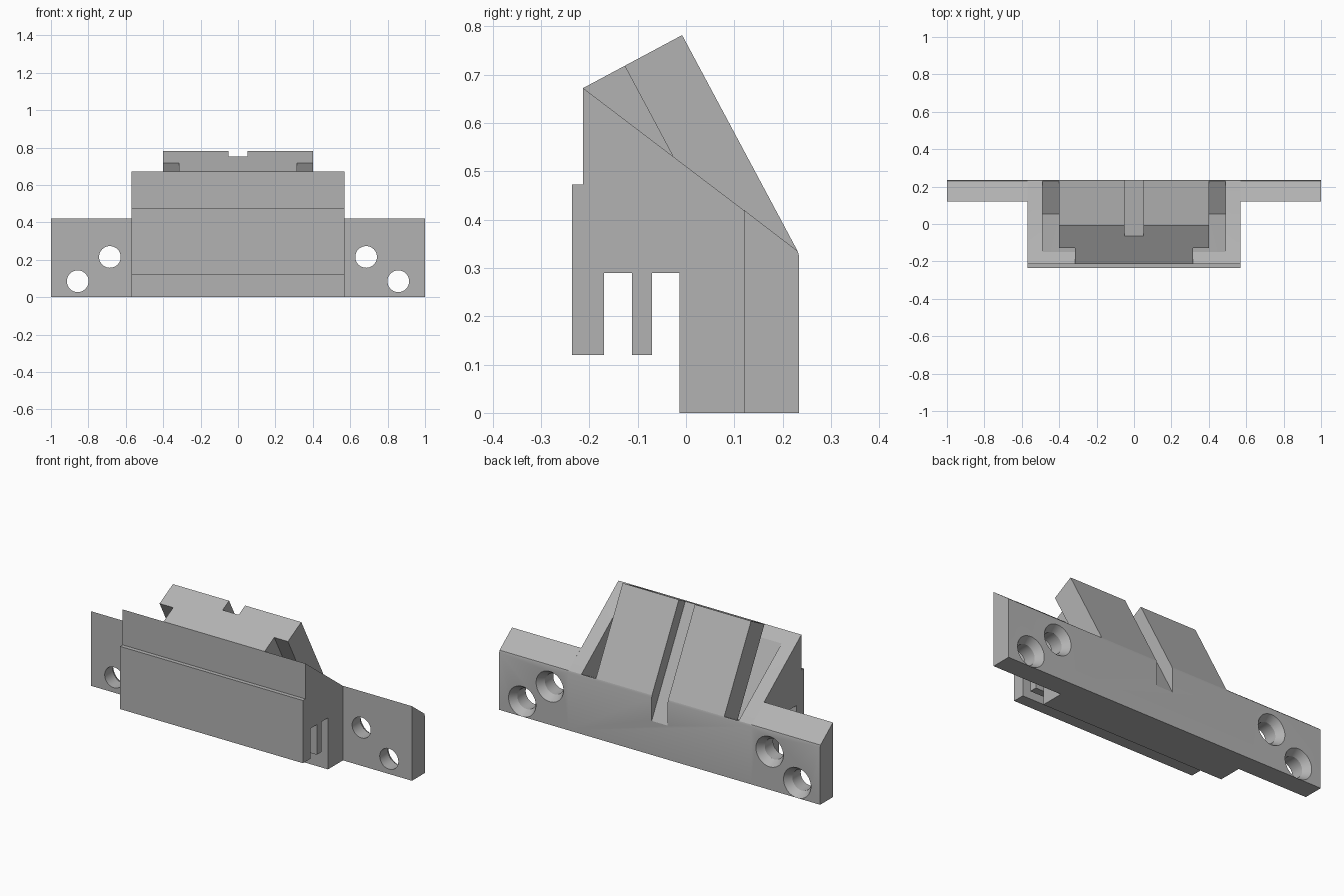
import bpy, bmesh, math
from mathutils import Vector, Matrix

if "Cube" in bpy.data.objects:
    bpy.data.objects.remove(bpy.data.objects["Cube"])

GREY = (0.45, 0.45, 0.45, 1)
grey = bpy.data.materials.new("plain grey")
grey.use_nodes = True
grey.diffuse_color = GREY
grey.node_tree.nodes["Principled BSDF"].inputs["Base Color"].default_value = GREY

# Ramp frame: s runs down the ramp from the peak, d goes into the solid
PEAK, FOOT = Vector((-0.008, 0.782)), Vector((0.231, 0.335))
DOWN = (FOOT - PEAK).normalized()
INTO = Vector((DOWN.y, -DOWN.x))
LENGTH = (FOOT - PEAK).length
DEPTH = 0.2325            # peak to front lip
SLOT, FLANGE = 0.2, 0.135  # slot depth and flange thickness


def ramp(s, d):
    return tuple(PEAK + DOWN * s + INTO * d)


def on_shoulder(d):
    """Point of the sloping shoulder plane at depth d."""
    return ramp(LENGTH * (1 - d / DEPTH), d)


def add_object(name, bm):
    bmesh.ops.recalc_face_normals(bm, faces=bm.faces)
    mesh = bpy.data.meshes.new(name)
    bm.to_mesh(mesh)
    bm.free()
    mesh.materials.append(grey)
    ob = bpy.data.objects.new(name, mesh)
    bpy.context.collection.objects.link(ob)
    return ob


def prism(name, profile, x0, x1):
    """Extrude a (y, z) profile along x."""
    bm = bmesh.new()
    face = bm.faces.new([bm.verts.new((x0, y, z)) for y, z in profile])
    out = bmesh.ops.extrude_face_region(bm, geom=[face])
    moved = [v for v in out["geom"] if isinstance(v, bmesh.types.BMVert)]
    bmesh.ops.translate(bm, verts=moved, vec=(x1 - x0, 0, 0))
    return add_object(name, bm)


def cone(name, x, z, y0, y1, r0, r1):
    """Round cutter along y, radius r0 at y0 and r1 at y1."""
    bm = bmesh.new()
    place = Matrix.Translation((x, (y0 + y1) / 2, z)) @ Matrix.Rotation(math.pi / 2, 4, "X")
    bmesh.ops.create_cone(bm, cap_ends=True, segments=48, radius1=r1, radius2=r0,
                          depth=y1 - y0, matrix=place)
    return add_object(name, bm)


def cut(target, cutter):
    cutter.hide_render = True
    mod = target.modifiers.new("cut", "BOOLEAN")
    mod.operation, mod.solver, mod.object = "DIFFERENCE", "EXACT", cutter
    bpy.context.view_layer.objects.active = target
    bpy.ops.object.modifier_apply(modifier=mod.name)
    bpy.data.objects.remove(cutter)


# Main body, with the two channels along its underside
BACK, EAR_FRONT = 0.234, 0.12
body = prism("body", [
    (BACK, 0), (BACK, 0.325), tuple(FOOT), tuple(PEAK), ramp(0, DEPTH),
    (-0.213, 0.473), (-0.236, 0.473), (-0.236, 0.12), (-0.17, 0.12), (-0.17, 0.29),
    (-0.112, 0.29), (-0.112, 0.12), (-0.07, 0.12), (-0.07, 0.29), (-0.013, 0.29),
    (-0.013, 0)], -0.57, 0.57)

for side in (-1, 1):
    # Sloping shoulder beside the wedge
    cut(body, prism("shoulder_cutter", [on_shoulder(-0.2), on_shoulder(DEPTH + 0.1),
                                        ramp(-0.3, DEPTH + 0.1), ramp(-0.3, -0.2)],
                    side * 0.4, side * 0.7))
    # Open recess beside the wedge
    cut(body, prism("recess_cutter", [ramp(-0.1, -0.1), ramp(-0.1, SLOT),
                                      ramp(LENGTH, SLOT), ramp(LENGTH, -0.1)],
                    side * 0.39999, side * 0.49))
    # Undercut below the wedge flange
    cut(body, prism("undercut_cutter", [ramp(-0.1, FLANGE), ramp(LENGTH, FLANGE),
                                        ramp(LENGTH, SLOT), on_shoulder(SLOT),
                                        on_shoulder(DEPTH + 0.02), ramp(-0.1, DEPTH + 0.02)],
                    side * 0.315, side * 0.45))

# Centre groove down the ramp
cut(body, prism("groove_cutter", [ramp(-0.2, -0.3), ramp(-0.2, 0.065),
                                  ramp(0.9, 0.065), ramp(0.9, -0.3)], -0.05, 0.05))

# Mounting ears with countersunk holes
parts = [body]
for side, name in ((1, "left_ear"), (-1, "right_ear")):
    ear = prism(name, [(EAR_FRONT, 0), (BACK, 0), (BACK, 0.325), tuple(FOOT),
                       (EAR_FRONT, 0.42)], side * 0.57, side)
    for x, z in ((0.857, 0.085), (0.685, 0.215)):
        cut(ear, cone("hole_cutter", side * x, z, 0, 0.4, 0.058, 0.058))
        cut(ear, cone("countersink_cutter", side * x, z, BACK - 0.04, BACK + 0.001,
                      0.058, 0.086))
    parts.append(ear)

for ob in parts:
    bpy.ops.object.select_all(action="DESELECT")
    ob.select_set(True)
    bpy.context.view_layer.objects.active = ob
    bpy.ops.object.shade_smooth_by_angle(angle=math.radians(20))
